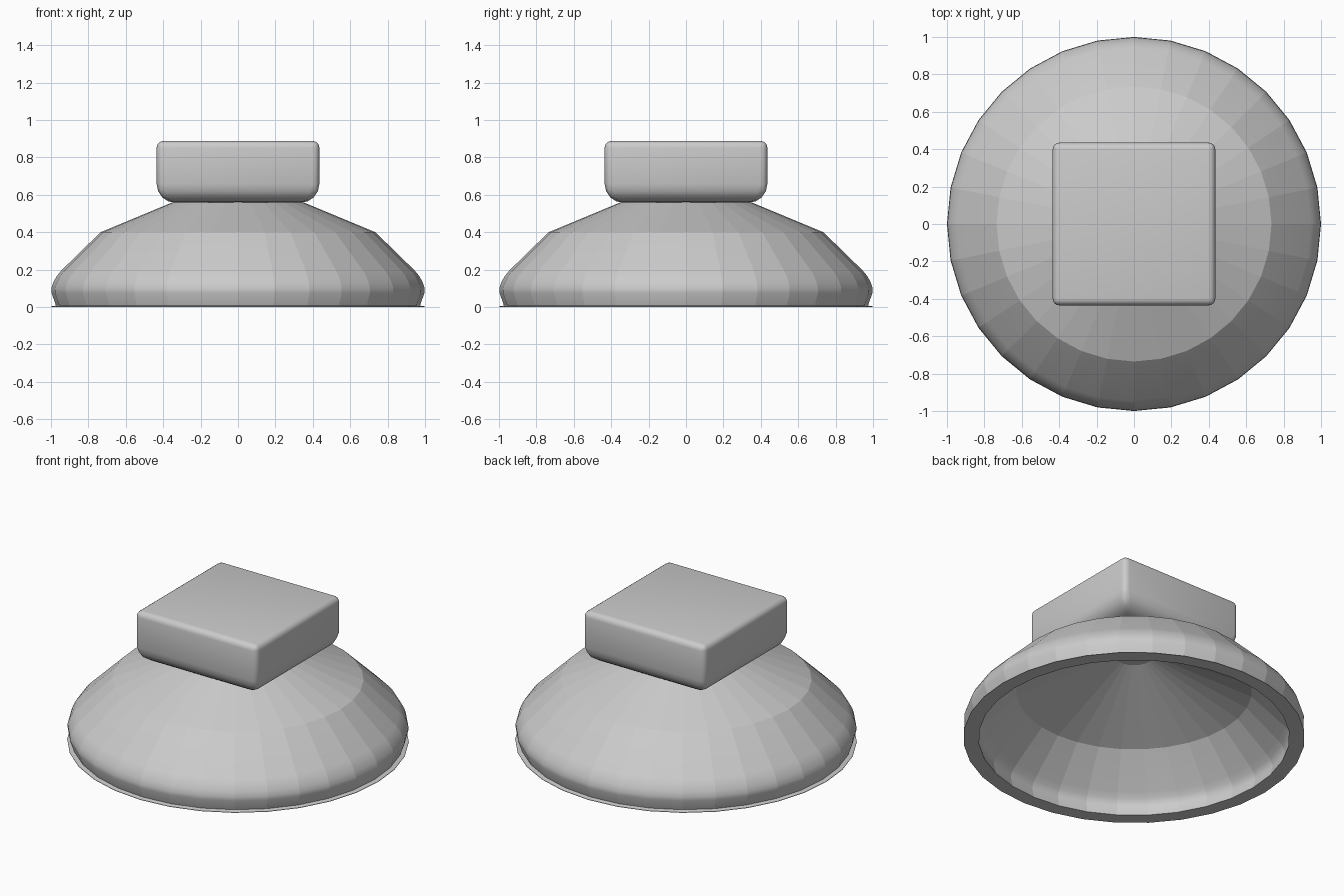
import bpy, bmesh, math

if "Cube" in bpy.data.objects:
    bpy.data.objects.remove(bpy.data.objects["Cube"])

SIDES = 32


def finish(name, bm):
    mesh = bpy.data.meshes.new(name)
    bmesh.ops.recalc_face_normals(bm, faces=bm.faces)
    bm.to_mesh(mesh)
    bm.free()
    ob = bpy.data.objects.new(name, mesh)
    bpy.context.collection.objects.link(ob)
    return ob


def revolve(name, profile, creases):
    """Spin an (r, z) profile; facets stay sharp, rounded rings stay smooth."""
    bm = bmesh.new()
    rings = []
    for r, z in profile:
        if r == 0:
            rings.append([bm.verts.new((0, 0, z))] * SIDES)
        else:
            rings.append([bm.verts.new((r * math.cos(2 * math.pi * i / SIDES),
                                        r * math.sin(2 * math.pi * i / SIDES), z))
                          for i in range(SIDES)])
    for a, b in zip(rings, rings[1:]):
        for i in range(SIDES):
            j = (i + 1) % SIDES
            corners = list(dict.fromkeys((a[i], a[j], b[j], b[i])))
            bm.faces.new(corners).smooth = True
    crease_verts = {v for k in creases for v in rings[k]}
    ring_of = {v: k for k, ring in enumerate(rings) for v in ring}
    for e in bm.edges:
        u, v = e.verts
        if ring_of[u] != ring_of[v] or u in crease_verts:
            e.smooth = False
    return finish(name, bm)


# Hollow suction cup: outer cone, rounded shoulder, thin lip, inner surface
cup_profile = [
    (0, 0.705), (0.735, 0.40), (0.945, 0.195), (0.97, 0.165), (0.988, 0.13),
    (0.998, 0.10), (0.997, 0.075), (0.973, 0.008), (1.0, 0.003), (1.0, 0),
    (0.91, 0), (0.925, 0.06), (0.922, 0.085), (0.908, 0.11), (0.88, 0.14),
    (0.692, 0.32), (0, 0.607)]
revolve("suction_cup", cup_profile, creases=(1, 7, 8, 9, 10, 15))

# Square block on top, with a larger rounding on its lower edges
HALF, LOW, HIGH = 0.435, 0.558, 0.888
bm = bmesh.new()
bmesh.ops.create_cube(bm, size=1)
for v in bm.verts:
    v.co = (v.co.x * 2 * HALF, v.co.y * 2 * HALF, HIGH if v.co.z > 0 else LOW)
weight = bm.edges.layers.float.new("bevel_weight_edge")
for e in bm.edges:
    e[weight] = 1.0 if all(v.co.z == min(w.co.z for w in bm.verts) for v in e.verts) else 0.36
block = finish("top_block", bm)
bevel = block.modifiers.new("rounding", 'BEVEL')
bevel.limit_method = 'WEIGHT'
bevel.width = 0.1
bevel.segments = 4
bpy.context.view_layer.objects.active = block
block.select_set(True)
bpy.ops.object.modifier_apply(modifier="rounding")
bpy.ops.object.shade_smooth_by_angle(angle=math.radians(30))
